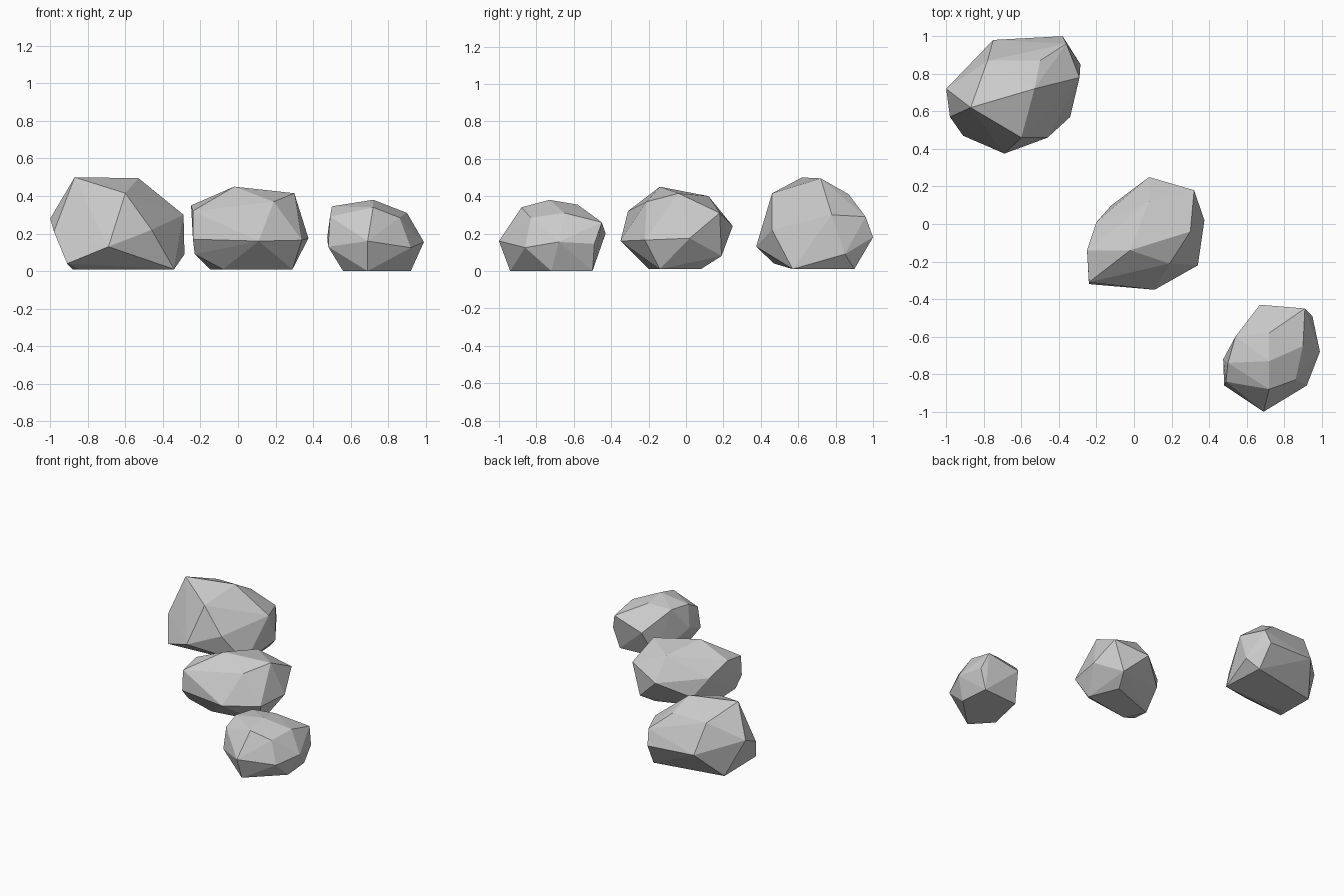
import bpy, bmesh


def rock(name, points):
    """Faceted boulder: convex hull around a few corner points."""
    bm = bmesh.new()
    for p in points:
        bm.verts.new(p)
    hull = bmesh.ops.convex_hull(bm, input=bm.verts[:])
    spare = {g for g in hull["geom_interior"] + hull["geom_unused"]
             if isinstance(g, bmesh.types.BMVert)}
    bmesh.ops.delete(bm, geom=list(spare), context='VERTS')
    bmesh.ops.recalc_face_normals(bm, faces=bm.faces[:])
    mesh = bpy.data.meshes.new(name)
    bm.to_mesh(mesh)
    bm.free()
    bpy.context.collection.objects.link(bpy.data.objects.new(name, mesh))


# Large rock: crown, shoulders, waist, base
rock("large_rock", [
    (-.87, .62, .50), (-.53, .72, .495), (-.60, .46, .415),
    (-.78, .87, .41), (-.50, .87, .41), (-.29, .78, .30), (-.36, .96, .29),
    (-1, .72, .28), (-.98, .57, .21), (-.46, .46, .22), (-.69, .375, .13),
    (-.75, .98, .20), (-.38, 1, .18), (-.285, .85, .09),
    (-.91, .47, .04), (-.85, .57, .01), (-.34, .57, .01),
    (-.36, .90, .01), (-.88, .80, .01)])

# Middle rock
rock("middle_rock", [
    (-.02, -.14, .45), (.30, -.04, .415), (.08, .12, .40),
    (.19, -.21, .37), (-.25, -.14, .35), (-.24, -.31, .32),
    (.32, .18, .31), (.08, .25, .24), (-.20, .01, .26),
    (.375, .02, .175), (.34, -.22, .165), (.11, -.35, .16),
    (-.24, -.32, .17), (-.23, -.26, .09), (-.12, .10, .13),
    (.25, .19, .08), (-.08, -.20, .01), (-.15, -.05, .01),
    (.29, -.14, .01), (.20, .08, .01)])

# Small rock
rock("small_rock", [
    (.72, -.73, .38), (.72, -.58, .355), (.54, -.60, .345),
    (.49, -.84, .29), (.50, -.74, .345), (.72, -.88, .34),
    (.90, -.65, .31), (.86, -.83, .285), (.67, -.43, .20),
    (.91, -.45, .26), (.95, -.49, .145), (.99, -.68, .155),
    (.92, -.86, .125), (.69, -1, .16), (.48, -.86, .13),
    (.475, -.72, .18), (.56, -.80, 0), (.69, -.94, 0),
    (.92, -.72, 0), (.90, -.50, 0), (.62, -.52, 0)])
